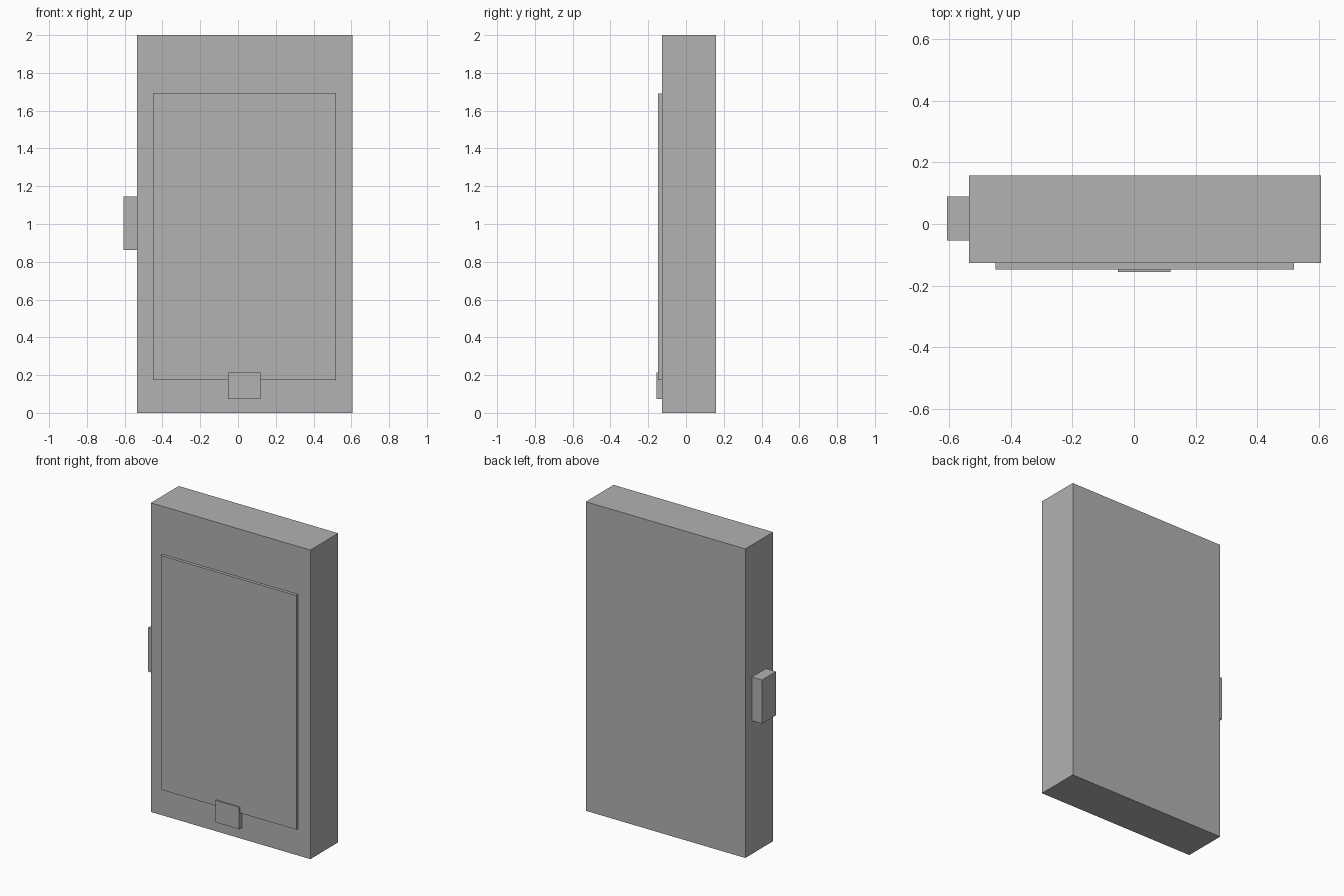
import bpy
import bmesh
from mathutils import Vector

cube = bpy.data.objects.get("Cube")
if cube:
    bpy.data.objects.remove(cube, do_unlink=True)

# Single flat grey
grey = bpy.data.materials.new("grey")
grey.use_nodes = True
grey.diffuse_color = (0.445, 0.445, 0.445, 1)
grey.node_tree.nodes["Principled BSDF"].inputs["Base Color"].default_value = (0.445, 0.445, 0.445, 1)


def box(name, low, high):
    """Flat-shaded box between two opposite corners."""
    low, high = Vector(low), Vector(high)
    bm = bmesh.new()
    bmesh.ops.create_cube(bm, size=1)
    bmesh.ops.scale(bm, vec=high - low, verts=bm.verts)
    mesh = bpy.data.meshes.new(name)
    bm.to_mesh(mesh)
    bm.free()
    mesh.materials.append(grey)
    obj = bpy.data.objects.new(name, mesh)
    obj.location = (low + high) / 2
    bpy.context.collection.objects.link(obj)
    return obj


# Main slab
box("body", (-0.535, -0.127, 0), (0.607, 0.158, 2))
# Raised front panel
box("screen", (-0.45, -0.147, 0.175), (0.52, -0.12, 1.69))
# Small tab overlapping the lower edge of the panel
box("front_button", (-0.052, -0.156, 0.073), (0.118, -0.12, 0.215))
# Block on the right side
box("side_button", (-0.607, -0.054, 0.862), (-0.53, 0.09, 1.145))
